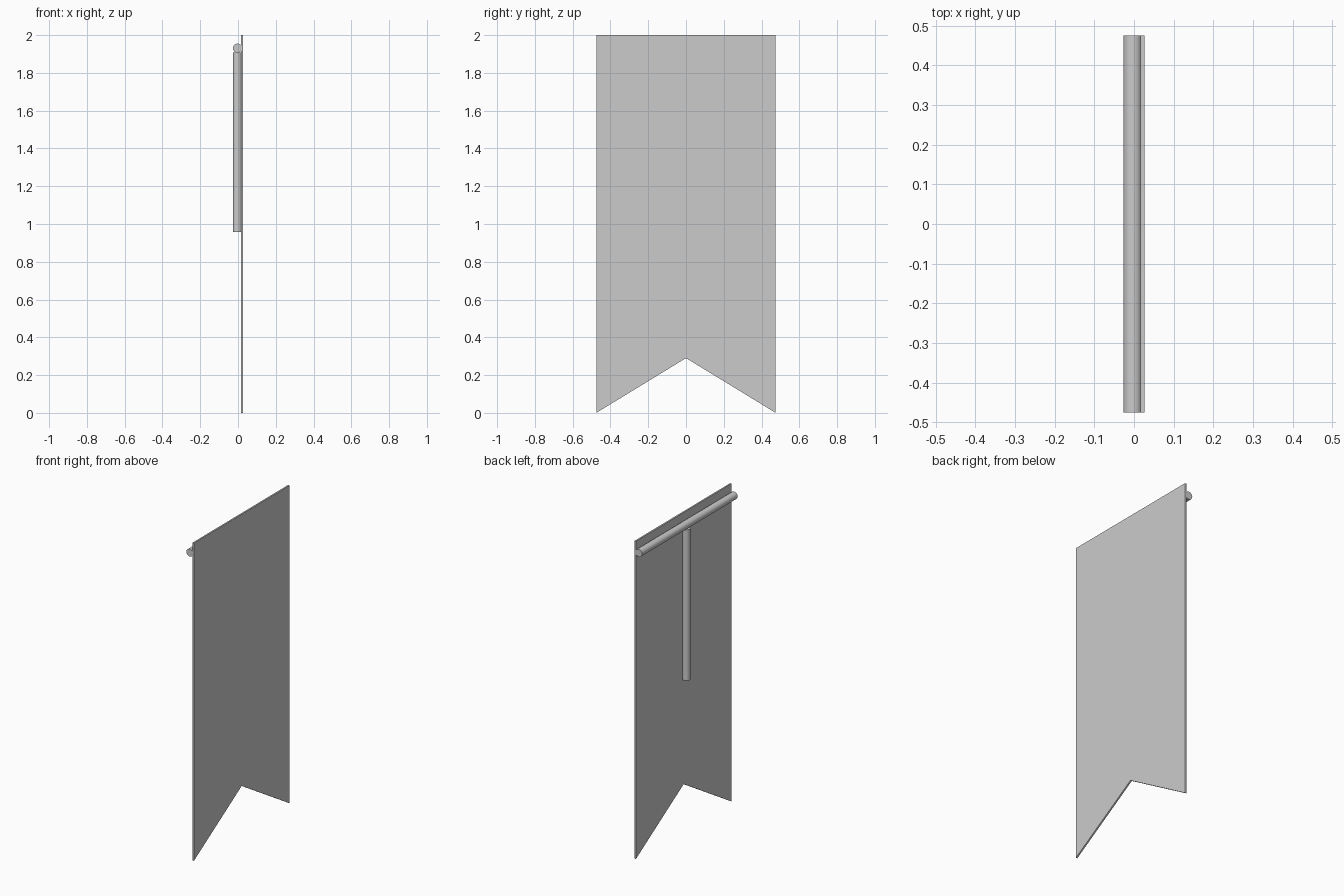
import bpy, bmesh, math

if "Cube" in bpy.data.objects:
    bpy.data.objects.remove(bpy.data.objects["Cube"])

ROD_X, ROD_R, ROD_LEN = -0.003, 0.024, 0.95
HALF_W = 0.475


def rod(name, location, rotation=(0, 0, 0)):
    bpy.ops.mesh.primitive_cylinder_add(vertices=24, radius=ROD_R, depth=ROD_LEN,
                                        location=location, rotation=rotation)
    bpy.context.object.name = name
    bpy.ops.object.shade_smooth_by_angle(angle=math.radians(40))


# Swallow-tailed cloth: outline extruded to a thin sheet
outline = [(-HALF_W, 0), (0, 0.29), (HALF_W, 0), (HALF_W, 2), (-HALF_W, 2)]
bm = bmesh.new()
face = bm.faces.new([bm.verts.new((0.016, y, z)) for y, z in outline])
sheet = bmesh.ops.extrude_face_region(bm, geom=[face])
bmesh.ops.translate(bm, vec=(0.010, 0, 0),
                    verts=[v for v in sheet["geom"] if isinstance(v, bmesh.types.BMVert)])
bmesh.ops.recalc_face_normals(bm, faces=bm.faces)
mesh = bpy.data.meshes.new("banner_cloth")
bm.to_mesh(mesh)
bm.free()
bpy.context.collection.objects.link(bpy.data.objects.new("banner_cloth", mesh))

# Crossbar along the top and the pole hanging below it
rod("crossbar", (ROD_X, 0, 1.931), (math.pi / 2, 0, 0))
rod("pole", (ROD_X, 0, 0.957 + ROD_LEN / 2))
